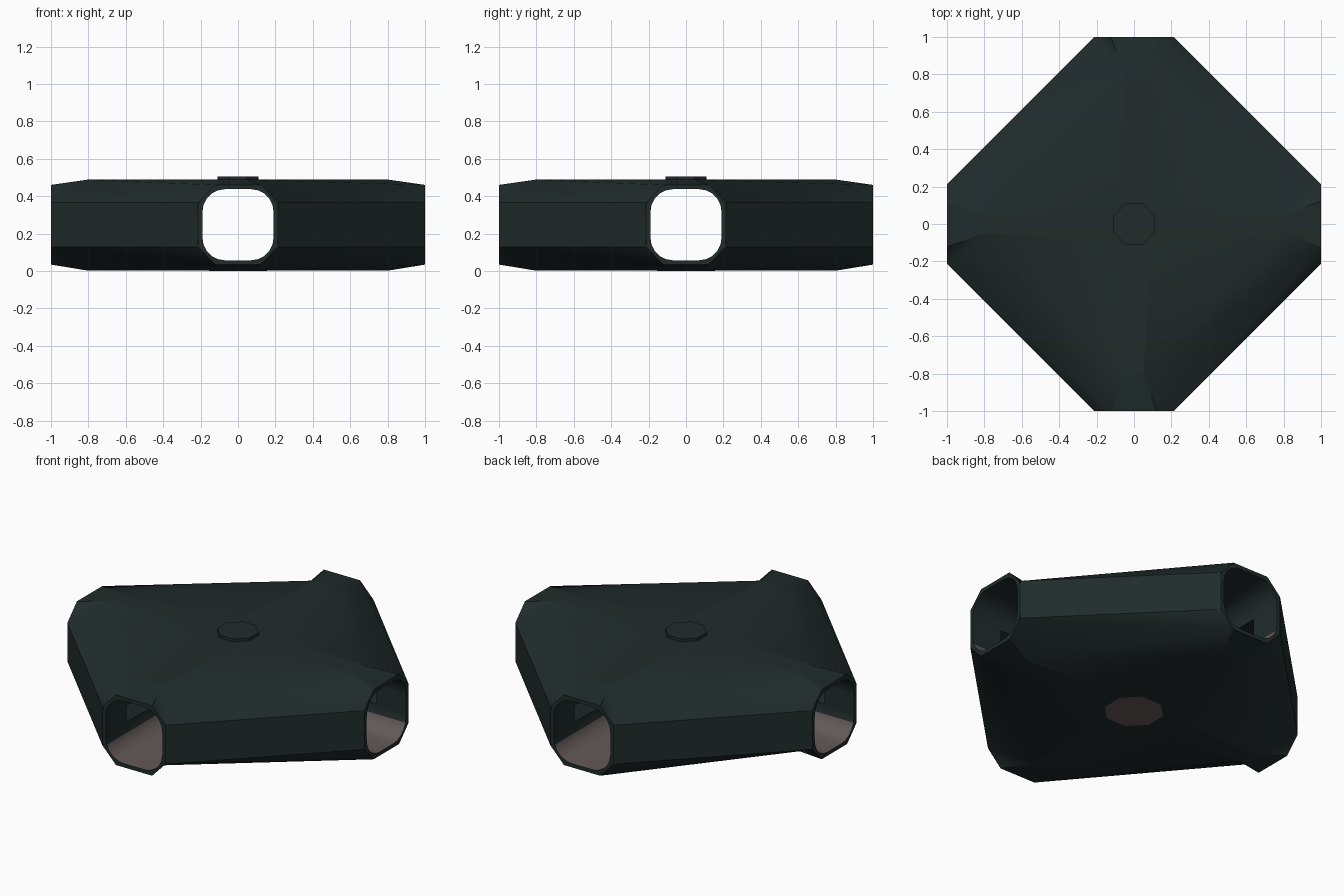
import bpy, bmesh, math
from mathutils import Matrix, Vector

if "Cube" in bpy.data.objects:
    bpy.data.objects.remove(bpy.data.objects["Cube"])

def material(name, rgb):
    m = bpy.data.materials.new(name)
    m.diffuse_color = (*rgb, 1)
    m.use_nodes = True
    m.node_tree.nodes["Principled BSDF"].inputs["Base Color"].default_value = m.diffuse_color
    return m

HULL = material("dark teal hull", (0.015, 0.0245, 0.0245))
FLOOR = material("warm grey floor", (0.125, 0.102, 0.098))
ZC = 0.2475  # mid height of the junction

def finish(bm, name, mats):
    me = bpy.data.meshes.new(name)
    bm.to_mesh(me)
    bm.free()
    ob = bpy.data.objects.new(name, me)
    bpy.context.collection.objects.link(ob)
    for m in mats:
        me.materials.append(m)
    return ob

def four_way(bm):
    # repeat one arm around the vertical axis
    src = bm.faces[:]
    for k in (1, 2, 3):
        d = bmesh.ops.duplicate(bm, geom=src)["geom"]
        bmesh.ops.rotate(bm, verts=[v for v in d if isinstance(v, bmesh.types.BMVert)],
                         matrix=Matrix.Rotation(k * math.pi / 2, 3, 'Z'))

def face(bm, pts, mat=0, smooth=False):
    f = bm.faces.new([bm.verts.new(p) for p in pts])
    f.material_index = mat
    f.smooth = smooth
    return f

# inner tunnel profile: rounded square, (x, z), counter-clockwise from the right wall
profile = []
R, H = 0.12, 0.19
for q in range(4):
    a0 = q * math.pi / 2
    cx = (H - R) * (1 if q in (0, 3) else -1)
    cz = (H - R) * (1 if q in (0, 1) else -1)
    for i in range(6):
        a = a0 + i * math.pi / 10
        profile.append((cx + R * math.cos(a), ZC + cz + R * math.sin(a)))
    if q in (0, 2):
        profile.append((0, ZC + (H if q == 0 else -H)))

# outer shell: one arm and one diagonal side, repeated four times
bm = bmesh.new()
A, B = 0.213, 0.122        # arm half width and chamfered half width
LOW, END = 0.118, 0.213
def level(s):
    top = 0.2415 if s > 0 else 0.2455
    return top, lambda x, y, h: (x, y, ZC + s * h)
for s in (1, -1):          # upper half, lower half
    top, P = level(s)
    # sloping end hood
    face(bm, [P(-B, -1, END), P(B, -1, END), P(0.05, -0.8, top), P(-0.05, -0.8, top)])
    # ridge along the arm, flaring towards the middle
    face(bm, [P(-0.05, -0.8, top), P(0.05, -0.8, top), P(0.095, -0.095, top), P(-0.095, -0.095, top)])
    # centre quarter
    face(bm, [P(0.095, -0.095, top), P(-0.095, -0.095, top), P(0, 0, top)])
# upright diagonal wall
face(bm, [(A, -1, ZC - LOW), (1, -A, ZC - LOW), (1, -A, ZC + LOW), (A, -1, ZC + LOW)])
# end rim between the octagon and the tunnel mouth
octo = [(A, LOW), (B, END), (-B, END), (-A, LOW), (-A, -LOW), (-B, -END), (B, -END), (A, -LOW)]
def on_octagon(p):
    # push a mouth point outwards onto the octagonal rim
    d = Vector((p[0], p[1] - ZC))
    t = 9
    for i in range(8):
        a = Vector(octo[i])
        e = Vector(octo[(i + 1) % 8]) - a
        n = Vector((e.y, -e.x))
        if abs(n.dot(d)) > 1e-9 and n.dot(a) / n.dot(d) > 0:
            t = min(t, n.dot(a) / n.dot(d))
    return d.x * t, ZC + d.y * t
for i, p in enumerate(profile):
    q = profile[(i + 1) % len(profile)]
    po, qo = on_octagon(p), on_octagon(q)
    face(bm, [(p[0], -1, p[1]), (po[0], -1, po[1]), (qo[0], -1, qo[1]), (q[0], -1, q[1])])
four_way(bm)

# broad roof and belly panels, one per quarter, each folded towards one arm
def panel(s, turn, flip):
    top, P = level(s)
    pts = [P(A, -1, LOW), P(1, -A, LOW), P(1, -B, END), P(0.8, -0.05, top),
           P(0.095, -0.095, top), P(0.05, -0.8, top), P(B, -1, END)]
    if flip:   # mirror about the quarter's diagonal
        pts = [(-y, -x, z) for x, y, z in pts]
    rot = Matrix.Rotation(turn * math.pi / 2, 3, 'Z')
    w1, w2, hx, rx, c, ry, hy = [rot @ Vector(p) for p in pts]
    for t in ((w1, w2, hx), (w1, hx, ry), (w1, ry, hy), (ry, hx, rx), (ry, rx, c)):
        face(bm, t, 0, True)
for k in range(4):
    panel(1, k, False)
    panel(-1, k, k in (1, 2, 3) and k != 1 and k != 3)
bmesh.ops.remove_doubles(bm, verts=bm.verts[:], dist=0.0005)
bmesh.ops.recalc_face_normals(bm, faces=bm.faces[:])
finish(bm, "outer_shell", [HULL])

# tunnels: each arm runs in to a mitre where the four meet
bm = bmesh.new()
def strip(p, q, y0, y1p, y1q, mat):
    face(bm, [(p[0], y0, p[1]), (q[0], y0, q[1]), (q[0], y1q, q[1]), (p[0], y1p, p[1])], mat, True)
for i, p in enumerate(profile):
    q = profile[(i + 1) % len(profile)]
    mat = 1 if (p[1] + q[1]) / 2 < 0.13 else 0
    if abs(p[0] - q[0]) < 1e-4:      # side wall with a window opening
        x, lo, hi = p[0], min(p[1], q[1]), max(p[1], q[1])
        strip(p, q, -1, -0.8, -0.8, mat)
        strip(p, q, -0.3, -abs(x), -abs(x), mat)
        strip((x, lo), (x, lo + 0.025), -0.8, -0.3, -0.3, mat)
        strip((x, hi - 0.015), (x, hi), -0.8, -0.3, -0.3, mat)
    else:
        strip(p, q, -1, -abs(p[0]), -abs(q[0]), mat)
four_way(bm)
bmesh.ops.remove_doubles(bm, verts=bm.verts[:], dist=0.0005)
tunnel = finish(bm, "crossing_tunnels", [HULL, FLOOR])
bpy.context.view_layer.objects.active = tunnel
tunnel.select_set(True)
bpy.ops.object.shade_smooth_by_angle(angle=math.radians(30))

# octagonal hatch caps above and below
def cap(name, r, z0, z1, mat):
    bm = bmesh.new()
    bmesh.ops.create_cone(bm, cap_ends=True, segments=8, radius1=r, radius2=r, depth=z1 - z0,
                          matrix=Matrix.Translation((0, 0, (z0 + z1) / 2)) @ Matrix.Rotation(math.pi / 8, 4, 'Z'))
    finish(bm, name, [mat])
cap("roof_cap", 0.118, 0.48, 0.505, HULL)
cap("base_cap", 0.168, 0.0, 0.008, FLOOR)
